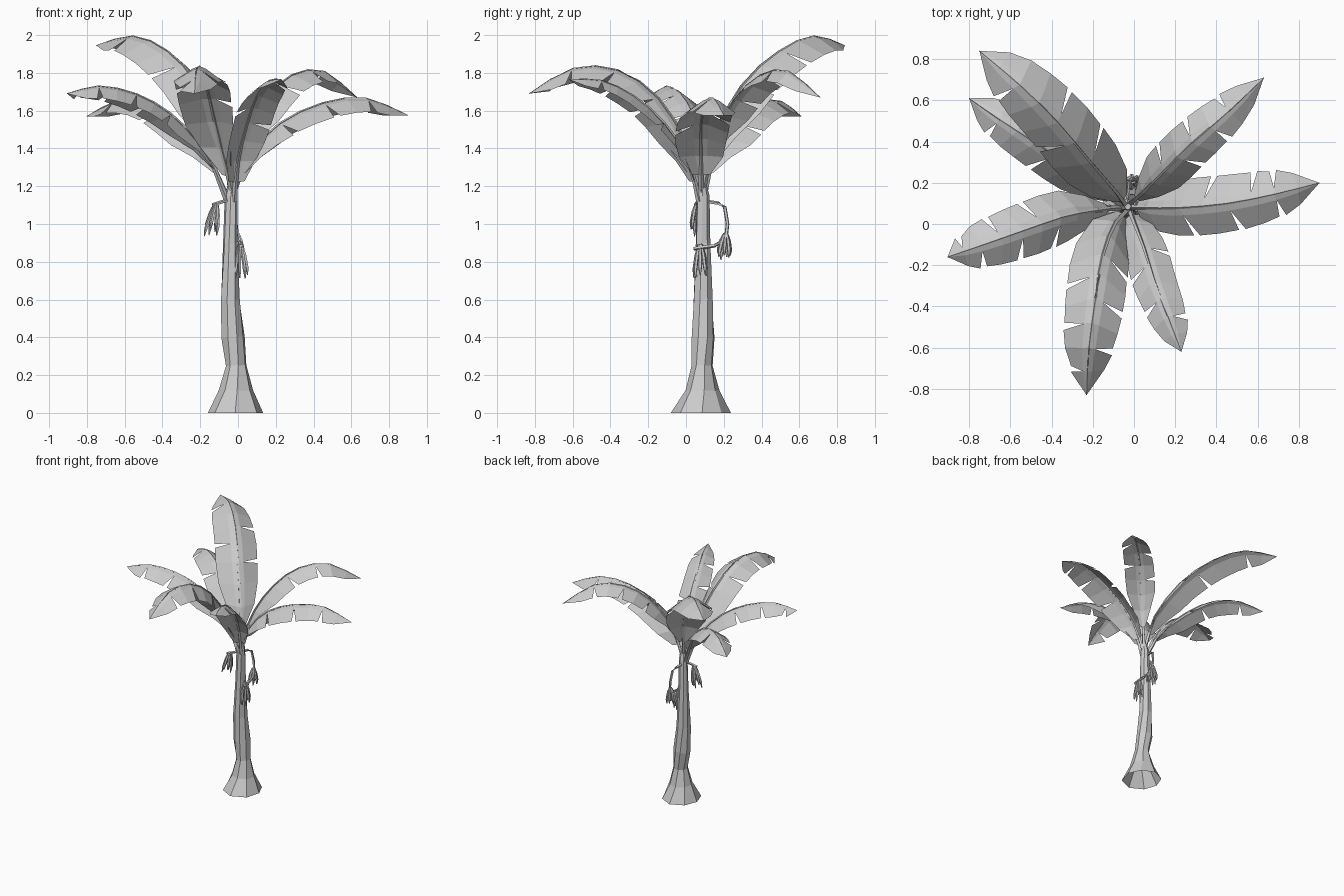
import bpy, bmesh, math, random
from mathutils import Vector

if "Cube" in bpy.data.objects:
    bpy.data.objects.remove(bpy.data.objects["Cube"])

random.seed(4)
UP = Vector((0, 0, 1))


def finish(bm, name):
    bmesh.ops.remove_doubles(bm, verts=bm.verts[:], dist=0.0001)
    me = bpy.data.meshes.new(name)
    bm.to_mesh(me)
    bm.free()
    ob = bpy.data.objects.new(name, me)
    bpy.context.collection.objects.link(ob)
    return ob


def spline(pts, t):
    """Catmull-Rom point at t in 0..1"""
    p = [Vector(q) for q in pts]
    p = [2 * p[0] - p[1]] + p + [2 * p[-1] - p[-2]]
    n = len(pts) - 1
    i = min(int(t * n), n - 1)
    u = t * n - i
    a, b, c, d = p[i:i + 4]
    return 0.5 * (2 * b + (c - a) * u + (2 * a - 5 * b + 4 * c - d) * u * u
                  + (3 * b - a - 3 * c + d) * u ** 3)


def tube(bm, pts, radii, sides, wobble=0.0, twist=0.0, cap_start=True):
    pts = [Vector(p) for p in pts]
    rings = []
    for i, (p, r) in enumerate(zip(pts, radii)):
        t = (pts[min(i + 1, len(pts) - 1)] - pts[max(i - 1, 0)]).normalized()
        ref = Vector((0, 1, 0)) if abs(t.y) < 0.9 else Vector((1, 0, 0))
        a = ref.cross(t).normalized()
        b = t.cross(a)
        ring = []
        for k in range(sides):
            ang = 2 * math.pi * k / sides + twist * i
            rr = r * (1 + random.uniform(-wobble, wobble))
            ring.append(bm.verts.new(p + (a * math.cos(ang) + b * math.sin(ang)) * rr))
        rings.append(ring)
    for r0, r1 in zip(rings, rings[1:]):
        for k in range(sides):
            j = (k + 1) % sides
            bm.faces.new((r0[k], r0[j], r1[j], r1[k]))
    if cap_start:
        bm.faces.new(rings[0][::-1])
    bm.faces.new(rings[-1])


# trunk with flared foot, open underneath
bm = bmesh.new()
trunk = [(-.015, .085, 0, .155), (-.015, .085, .12, .092), (-.012, .085, .25, .055),
         (-.028, .09, .40, .064), (-.042, .09, .60, .051), (-.04, .09, .90, .040),
         (-.036, .09, 1.15, .034), (-.03, .085, 1.24, .016)]
tube(bm, [q[:3] for q in trunk], [q[3] for q in trunk], 8, 0.08, 0.12, False)
for v in bm.verts:
    if v.co.z < 0.03:
        v.co.z = 0
finish(bm, "trunk")


def leaf(name, pts, width, start, notches, base=(.16, .56)):
    """Stalk plus drooping blade, tapered to the stalk, edges split by notches"""
    bm = bmesh.new()
    n = 9
    ts = [0] + [start + (1 - start) * i / n for i in range(n + 1)]
    tube(bm, [spline(pts, t) for t in ts], [0.016 - 0.014 * t ** .6 for t in ts], 4)
    prof = [*base, .94, 1, 1, .97, .91, .80, .56, .0]

    def point(s, side, frac, shift=0.0):
        t = start + (1 - start) * s
        p = spline(pts, t)
        tan = (spline(pts, min(t + .03, 1)) - spline(pts, t - .03)).normalized()
        out = tan.cross(UP).normalized()
        nor = out.cross(tan)
        w = width * prof[round(s * n)] * frac
        ang = math.radians(18 * min(1, .3 + 3 * s) + 14 * frac)
        lean = tan * (0.22 * w + shift)
        return p + out * side * w * math.cos(ang) - nor * w * math.sin(ang) + lean

    for side, cuts in zip((1, -1), notches):
        for i in range(n):
            g0 = .017 if i in cuts else 0
            g1 = -.017 if i + 1 in cuts else 0
            rows = [[point(s, side, f, g * (f == 1)) for f in (0, .25, 1)]
                    for s, g in ((i / n, g0), ((i + 1) / n, g1))]
            for k in range(2):
                q = [rows[0][k], rows[1][k], rows[1][k + 1], rows[0][k + 1]]
                if i == n - 1:
                    q = [q[0], q[1], q[3]]
                if side < 0:
                    q.reverse()
                bm.faces.new([bm.verts.new(c) for c in q][::-1])
    finish(bm, name)


# crown of seven leaves: midrib path, half width, blade start, notch stations, base widths
leaf("leaf_right", [(-.03, .08, 1.15), (.06, .08, 1.36), (.22, .08, 1.53), (.45, .10, 1.64),
     (.68, .145, 1.665), (.90, .20, 1.575)], .165, .10, ((3, 5, 7), (4, 6, 7)), (.3, .78))
leaf("leaf_back_right", [(-.03, .09, 1.17), (.03, .14, 1.42), (.13, .24, 1.63), (.27, .38, 1.78),
     (.45, .54, 1.81), (.63, .71, 1.67)], .135, .14, ((4, 6), (3, 5, 7)))
leaf("leaf_back_left_high", [(-.04, .09, 1.2), (-.09, .16, 1.48), (-.22, .31, 1.75), (-.38, .50, 1.92),
     (-.56, .68, 1.995), (-.75, .84, 1.945)], .185, .08, ((3, 5), (4, 7)), (.2, .65))
leaf("leaf_back_left_low", [(-.05, .09, 1.12), (-.14, .14, 1.32), (-.28, .25, 1.50), (-.46, .38, 1.63),
     (-.64, .50, 1.65), (-.80, .61, 1.57)], .14, .15, ((3, 6), (4, 7)))
leaf("leaf_left", [(-.06, .08, 1.13), (-.16, .07, 1.36), (-.33, .04, 1.56), (-.52, -.025, 1.68),
     (-.73, -.10, 1.73), (-.905, -.16, 1.69)], .155, .14, ((4, 6, 8), (3, 5, 7)))
leaf("leaf_front", [(-.03, .07, 1.17), (-.10, -.01, 1.45), (-.155, -.17, 1.69), (-.19, -.38, 1.82),
     (-.22, -.61, 1.82), (-.23, -.83, 1.69)], .17, .06, ((4, 6, 8), (3, 5, 7)), (.2, .65))
leaf("leaf_front_right", [(-.02, .07, 1.12), (.0, .01, 1.34), (.05, -.12, 1.54), (.10, -.28, 1.68),
     (.165, -.45, 1.76), (.23, -.62, 1.765)], .125, .09, ((4, 6), (3, 7)), (.38, .72))

# fruit stems
bm = bmesh.new()
for path in ([(-.04, .10, 1.12), (-.03, .17, 1.11), (-.02, .205, 1.09), (-.01, .22, 1.0), (0, .21, .92)],
             [(0, .21, .92), (.02, .15, .885), (.025, .04, .87)],
             [(-.04, .08, 1.13), (-.09, .06, 1.115), (-.135, .05, 1.10)]):
    tube(bm, path, [.010] * len(path), 5)
finish(bm, "fruit_stems")

# hanging fruit clusters: top, drift towards the tip, count
bm = bmesh.new()
for top, drift, count in (((-.115, .06, 1.11), (-.03, .0, -.16), 7), ((-.005, .21, .95), (.0, -.01, -.13), 7),
                          ((.012, .075, .89), (.005, .0, -.17), 7)):
    top, drift = Vector(top), Vector(drift)
    for k in range(count):
        a = 2 * math.pi * k / count
        d = Vector((math.cos(a), math.sin(a), 0))
        ln = drift * random.uniform(.8, 1.1)
        tube(bm, [top + d * .008, top + d * .022 + ln * .35,
                  top + d * .032 + ln * .75, top + d * .034 + ln],
             [.006, .010, .010, .003], 5)
finish(bm, "fruit_clusters")
